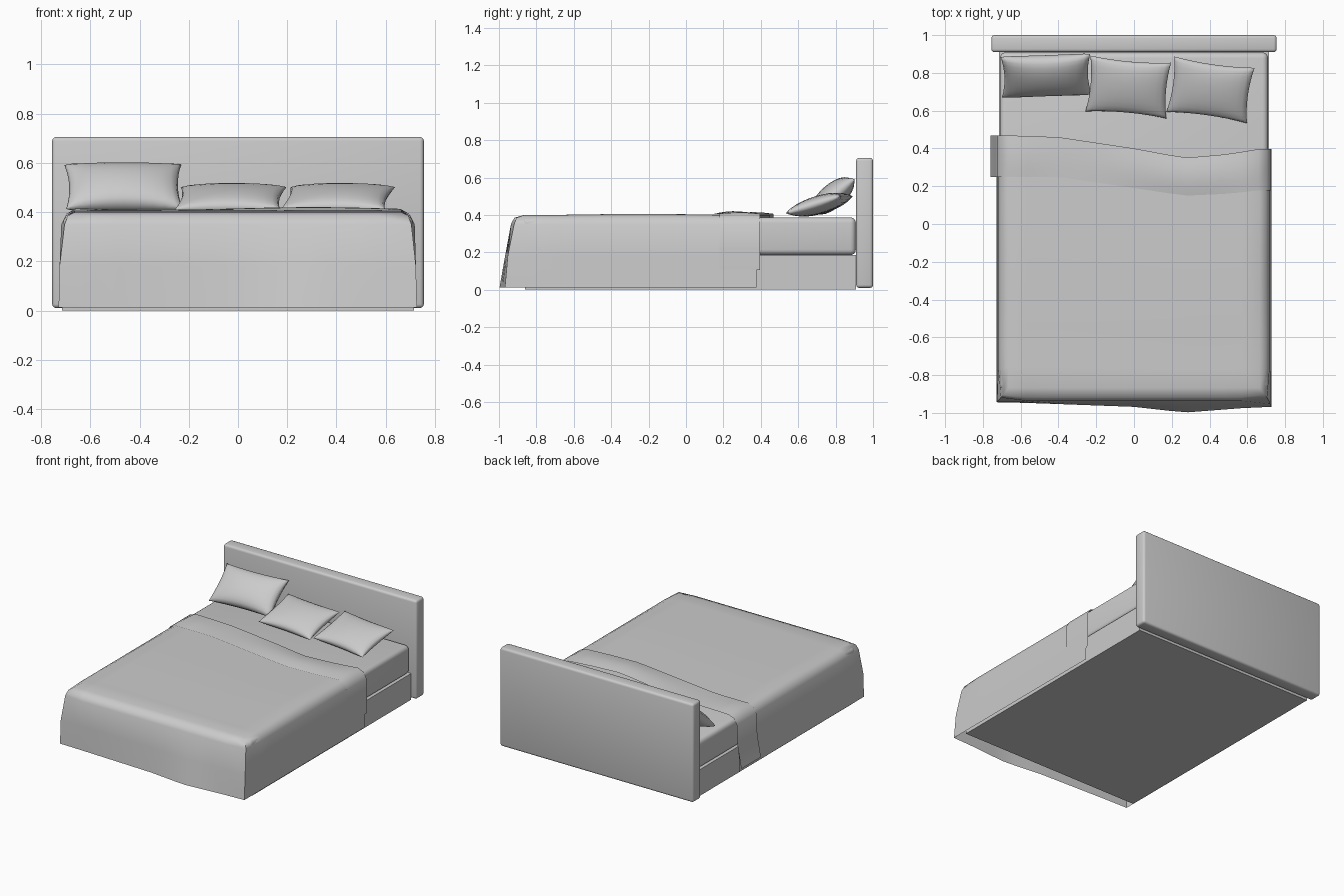
import bpy, bmesh, math
from mathutils import Matrix

if "Cube" in bpy.data.objects:
    bpy.data.objects.remove(bpy.data.objects["Cube"])


def finish(name, bm, angle=40):
    me = bpy.data.meshes.new(name)
    bm.to_mesh(me)
    bm.free()
    ob = bpy.data.objects.new(name, me)
    bpy.context.collection.objects.link(ob)
    bpy.ops.object.select_all(action='DESELECT')
    ob.select_set(True)
    bpy.context.view_layer.objects.active = ob
    bpy.ops.object.shade_smooth_by_angle(angle=math.radians(angle))
    return ob


def box(name, lo, hi, bevel=0.0, seg=3):
    bm = bmesh.new()
    bmesh.ops.create_cube(bm, size=1)
    for v in bm.verts:
        v.co = [lo[i] + (v.co[i] + 0.5) * (hi[i] - lo[i]) for i in range(3)]
    if bevel:
        bmesh.ops.bevel(bm, geom=bm.edges[:], offset=bevel, segments=seg,
                        profile=0.5, affect='EDGES')
    return finish(name, bm)


def curve(points):
    """Piecewise linear function through (x, value) pairs."""
    def f(x):
        if x <= points[0][0]:
            return points[0][1]
        for (x0, a), (x1, b) in zip(points, points[1:]):
            if x <= x1:
                return a + (b - a) * (x - x0) / (x1 - x0)
        return points[-1][1]
    return f


def drape(name, half, back, front, top, levels, close_front, ny=12, nx=14):
    """Sheet over the bed: a top grid whose rim hangs down through the levels.
    Each level is (left, right, front offset function, left z, right z)."""
    bm = bmesh.new()
    grid = []
    for j in range(ny + 1):
        row = []
        for i in range(nx + 1):
            x = half * (2 * i / nx - 1)
            y = back(x) + (front(x) - back(x)) * j / ny
            row.append(bm.verts.new((x, y, top(x, j / ny))))
        grid.append(row)
    for a, b in zip(grid, grid[1:]):
        for i in range(nx):
            bm.faces.new((a[i], b[i], b[i + 1], a[i + 1]))
    left = [(r[0], -1, 0) for r in grid]
    right = [(r[-1], 1, 0) for r in reversed(grid)]
    if close_front:
        left[-1] = (grid[-1][0], -1, 1)
        right[0] = (grid[-1][-1], 1, 1)
        rims = [left + [(v, 0, 1) for v in grid[-1][1:-1]] + right]
    else:
        rims = [left, right]
    for rim in rims:
        prev = [v for v, _, _ in rim]
        for lo, ro, fo, lz, rz in levels:
            cur = []
            for v, sx, sy in rim:
                t = (v.co.x / half + 1) / 2
                k = 0.75 if sx and sy and lz > 0.3 else 1
                cur.append(bm.verts.new((v.co.x + k * (ro if sx > 0 else -lo if sx else 0),
                                         v.co.y - k * sy * fo(v.co.x),
                                         lz + (rz - lz) * t)))
            for i in range(len(cur) - 1):
                bm.faces.new((prev[i], cur[i], cur[i + 1], prev[i + 1]))
            prev = cur
    return finish(name, bm, 60)


def pillow(name, w, d, t, loc, tilt, turn, n=12):
    """Pinched cushion with pointed corners, closed along its seam."""
    bm = bmesh.new()
    for side in (1, -1):
        g = []
        for j in range(n + 1):
            v = math.sin((j / n - 0.5) * math.pi)
            row = []
            for i in range(n + 1):
                u = math.sin((i / n - 0.5) * math.pi)
                x = w / 2 * u * (1 - 0.07 * (1 - v * v))
                y = d / 2 * v * (1 - 0.09 * (1 - u * u))
                z = side * t / 2 * (max(0, 1 - u * u) * max(0, 1 - v * v)) ** 0.4
                row.append(bm.verts.new((x, y, z)))
            g.append(row)
        for a, b in zip(g, g[1:]):
            for i in range(n):
                q = (a[i], a[i + 1], b[i + 1], b[i])
                bm.faces.new(q if side > 0 else q[::-1])
    bmesh.ops.remove_doubles(bm, verts=bm.verts[:], dist=1e-4)
    m = (Matrix.Translation(loc) @ Matrix.Rotation(math.radians(turn), 4, 'Z')
         @ Matrix.Rotation(math.radians(tilt), 4, 'X'))
    bm.transform(m)
    return finish(name, bm, 80)


# Frame and mattress
box("headboard", (-0.755, 0.91, 0.01), (0.755, 1.0, 0.705), 0.016)
box("bed_base", (-0.715, -0.86, 0.0), (0.715, 0.91, 0.185))
box("mattress", (-0.71, -0.88, 0.185), (0.71, 0.908, 0.387), 0.03, 4)

# Duvet over the mattress, hanging to the floor at the sides and foot
fold_back = curve([(-0.7, 0.47), (-0.4, 0.46), (0, 0.40), (0.27, 0.35), (0.5, 0.37), (0.68, 0.40)])
foot = curve([(-0.68, 0.075), (0, 0.1), (0.27, 0.13), (0.66, 0.10)])
drape("duvet", 0.665, lambda x: fold_back(x) - 0.02, lambda x: -0.868,
      lambda x, t: 0.399 + 0.006 * math.sin(math.pi * t) ** 2,
      [(0.035, 0.035, lambda x: 0.05, 0.385, 0.385),
       (0.053, 0.053, lambda x: 0.068, 0.35, 0.35),
       (0.060, 0.058, lambda x: 0.5 * (0.07 + foot(x)), 0.18, 0.18),
       (0.064, 0.062, foot, 0.012, 0.012)], True)

# Turned-back band at the head end of the duvet
fold_front = curve([(-0.7, 0.25), (-0.4, 0.25), (0.0, 0.19), (0.27, 0.15), (0.5, 0.16), (0.68, 0.18)])
drape("duvet_fold", 0.66, fold_back, fold_front,
      lambda x, t: 0.406 + 0.014 * math.sin(math.pi * t) * (0.6 + 0.4 * math.cos(5 * x - 1.5)),
      [(0.045, 0.043, foot, 0.388, 0.388),
       (0.065, 0.065, foot, 0.35, 0.35),
       (0.072, 0.068, foot, 0.2, 0.22),
       (0.1, 0.068, foot, 0.05, 0.105)], False, 6)

# Pillows leaning towards the headboard
pillow("pillow_left", 0.475, 0.28, 0.13, (-0.465, 0.785, 0.502), 40, 2)
pillow("pillow_middle", 0.43, 0.31, 0.095, (-0.03, 0.725, 0.455), 17, -5)
pillow("pillow_right", 0.43, 0.31, 0.095, (0.405, 0.71, 0.455), 17, -8)
